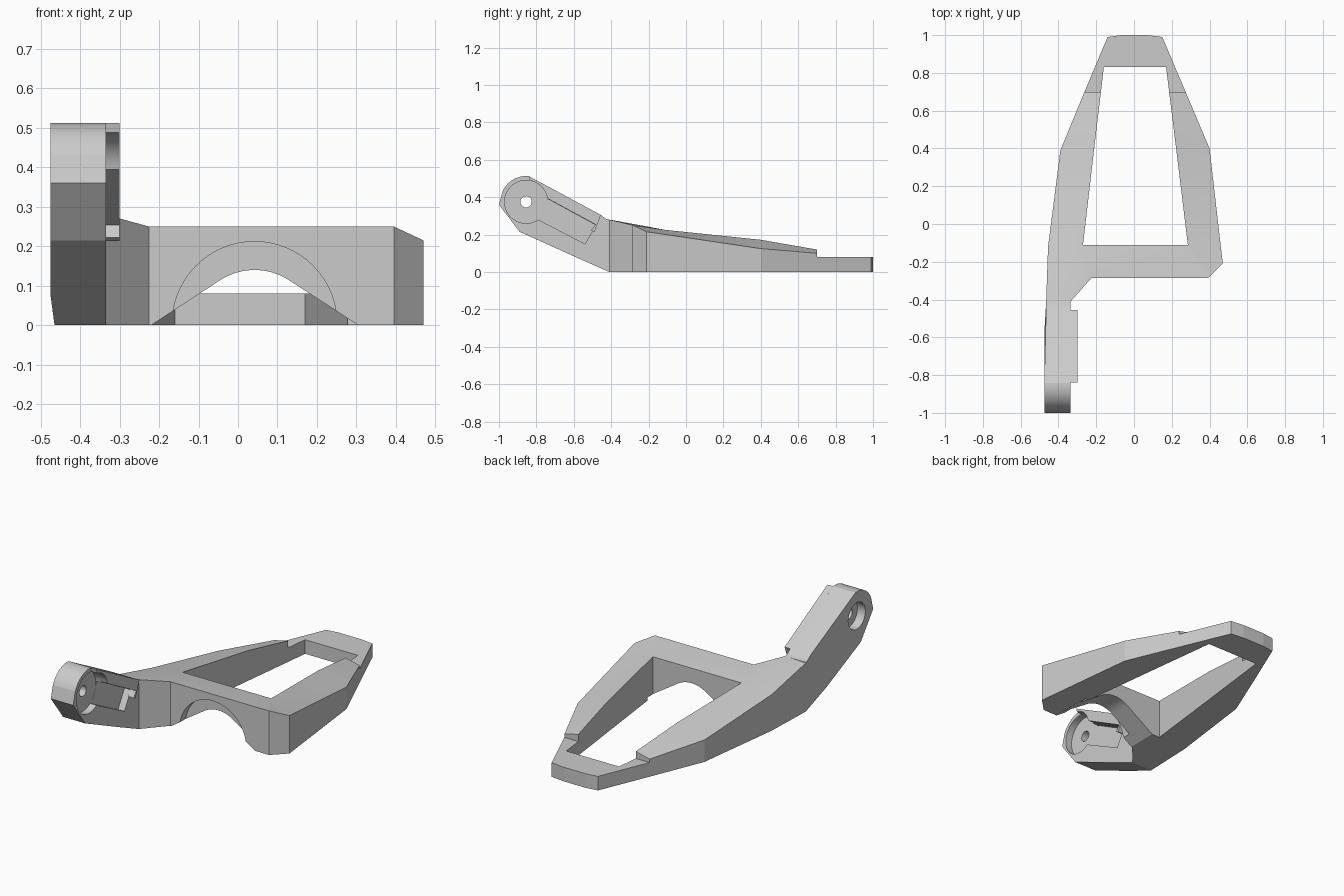
import bpy, bmesh, math
from mathutils import Vector

cube = bpy.data.objects.get("Cube")
if cube:
    bpy.data.objects.remove(cube, do_unlink=True)

grey = bpy.data.materials.new("light_grey")
grey.use_nodes = True
grey.diffuse_color = (0.6, 0.6, 0.6, 1)
for node in grey.node_tree.nodes:
    if node.type == 'BSDF_PRINCIPLED':
        node.inputs["Base Color"].default_value = (0.6, 0.6, 0.6, 1)


def finish(name, bm):
    bmesh.ops.recalc_face_normals(bm, faces=bm.faces[:])
    mesh = bpy.data.meshes.new(name)
    bm.to_mesh(mesh)
    bm.free()
    mesh.materials.append(grey)
    obj = bpy.data.objects.new(name, mesh)
    bpy.context.scene.collection.objects.link(obj)
    return obj


def prism(name, profile, axis, start, end):
    """Extrude a 2D profile along x, y or z."""
    place = {'x': lambda p, t: (t, p[0], p[1]),
             'y': lambda p, t: (p[0], t, p[1]),
             'z': lambda p, t: (p[0], p[1], t)}[axis]
    bm = bmesh.new()
    low = [bm.verts.new(place(p, start)) for p in profile]
    high = [bm.verts.new(place(p, end)) for p in profile]
    bm.faces.new(low[::-1])
    bm.faces.new(high)
    n = len(profile)
    for i in range(n):
        j = (i + 1) % n
        bm.faces.new((low[i], low[j], high[j], high[i]))
    return finish(name, bm)


def arc(center, radius, first, last, steps):
    angles = [math.radians(first + (last - first) * i / steps) for i in range(steps + 1)]
    return [(center[0] + radius * math.cos(a), center[1] + radius * math.sin(a)) for a in angles]


def circle(center, radius, steps=48):
    return arc(center, radius, 0, 360, steps)[:-1]


def cut(obj, cutter):
    """Subtract a cutter, bake the result and discard the cutter."""
    cutter.hide_render = True
    mod = obj.modifiers.new("cut", 'BOOLEAN')
    mod.operation = 'DIFFERENCE'
    mod.solver = 'EXACT'
    mod.object = cutter
    bpy.context.view_layer.update()
    graph = bpy.context.evaluated_depsgraph_get()
    mesh = bpy.data.meshes.new_from_object(obj.evaluated_get(graph))
    obj.modifiers.clear()
    obj.data = mesh
    bpy.data.objects.remove(cutter, do_unlink=True)


# Tapered frame: matching outer and inner top corners, dropped to the floor
front_l, front_r = (-.27, -.11, .225), (.285, -.11, .225)
rail = [((-.262, .7, .10), (-.175, .7, .12)),
        ((-.39, .39, .125), (-.212, .39, .172)),
        ((-.455, -.12, .205), front_l),
        ((-.465, -.41, .275), front_l),
        ((-.335, -.41, .28), front_l),
        ((-.225, -.285, .25), front_l),
        ((.395, -.285, .25), front_r),
        ((.47, -.21, .215), front_r),
        ((.40, .40, .125), (.223, .40, .172)),
        ((.273, .7, .10), (.186, .7, .12))]
bm = bmesh.new()
cache = {}


def vert(point, floor=False):
    key = (point[0], point[1], 0 if floor else point[2])
    if key not in cache:
        cache[key] = bm.verts.new(key)
    return cache[key]


def wall(a, b):
    bm.faces.new((vert(a), vert(b), vert(b, True), vert(a, True)))


for (o1, i1), (o2, i2) in zip(rail, rail[1:]):
    ring = [o1, o2, i2] + ([i1] if i1 != i2 else [])
    for floor in (False, True):
        bm.faces.new([vert(p, floor) for p in ring])
    wall(o1, o2)
    if i1 != i2:
        wall(i1, i2)
for outer, inner in (rail[0], rail[-1]):
    wall(outer, inner)
bmesh.ops.triangulate(bm, faces=[f for f in bm.faces if len(f.verts) == 4])
frame = finish("frame", bm)

# Arched opening in the front crossbar, with a shallow round recess
arch = [(-.22, -.0), (-.22, -.05), (.305, -.05), (.305, 0)]
arch += arc((.042, -.02), .16, 57, 123, 16)
cut(frame, prism("arch_cutter", arch, 'y', -.35, -.05))
cut(frame, prism("arch_recess_cutter", circle((.042, .003), .209, 64), 'y', -.35, -.235))

# Flat rear tongue wrapping around the end of the opening
tongue = [(-.262, .7), (-.14, .99), (-.07, 1), (.07, 1), (.15, .99), (.273, .7),
          (.186, .7), (.17, .83), (-.16, .83), (-.175, .7)]
prism("rear_tongue", tongue, 'z', 0, .08)

# Raised arm with a rounded end
pivot = (-.855, .375)
side = [(-.41, 0), (-.58, .075), (-.89, .215), (-1, .36)]
side += arc(pivot, .138, 156, 84, 12)
side += [(-.455, .305), (-.43, .285), (-.41, .279)]
arm = prism("arm", side, 'x', -.475, -.335)
for v in arm.data.vertices:
    if v.co.x < -.4 and v.co.y > -.5:
        v.co.x = -.465

# Round pocket, angled slot, pivot hole and outer counterbore
slot = [(-.735, .388), (-.482, .25), (-.54, .15), (-.79, .28), pivot]
cut(arm, prism("pocket_cutter", circle(pivot, .115), 'x', -.375, -.25))
cut(arm, prism("slot_cutter", slot, 'x', -.3745, -.25))
cut(arm, prism("pivot_cutter", circle(pivot, .03, 32), 'x', -.6, -.2))
cut(arm, prism("counterbore_cutter", circle(pivot, .075), 'x', -.6, -.425))

# Raised rim above the pocket and slot
rim = [(-.84, .512), (-.455, .305), (-.49, .213), (-.507, .222), (-.484, .254), (-.735, .39)]
rim += arc(pivot, .115, 10, 80, 12)
prism("arm_rim", rim, 'x', -.337, -.30)

# Smooth the curved walls while keeping edges crisp
bpy.ops.object.select_all(action='DESELECT')
for obj in bpy.context.scene.objects:
    if obj.type == 'MESH' and obj.name in ("arm", "arm_rim", "frame"):
        obj.select_set(True)
        bpy.context.view_layer.objects.active = obj
bpy.ops.object.shade_smooth_by_angle(angle=math.radians(12))
